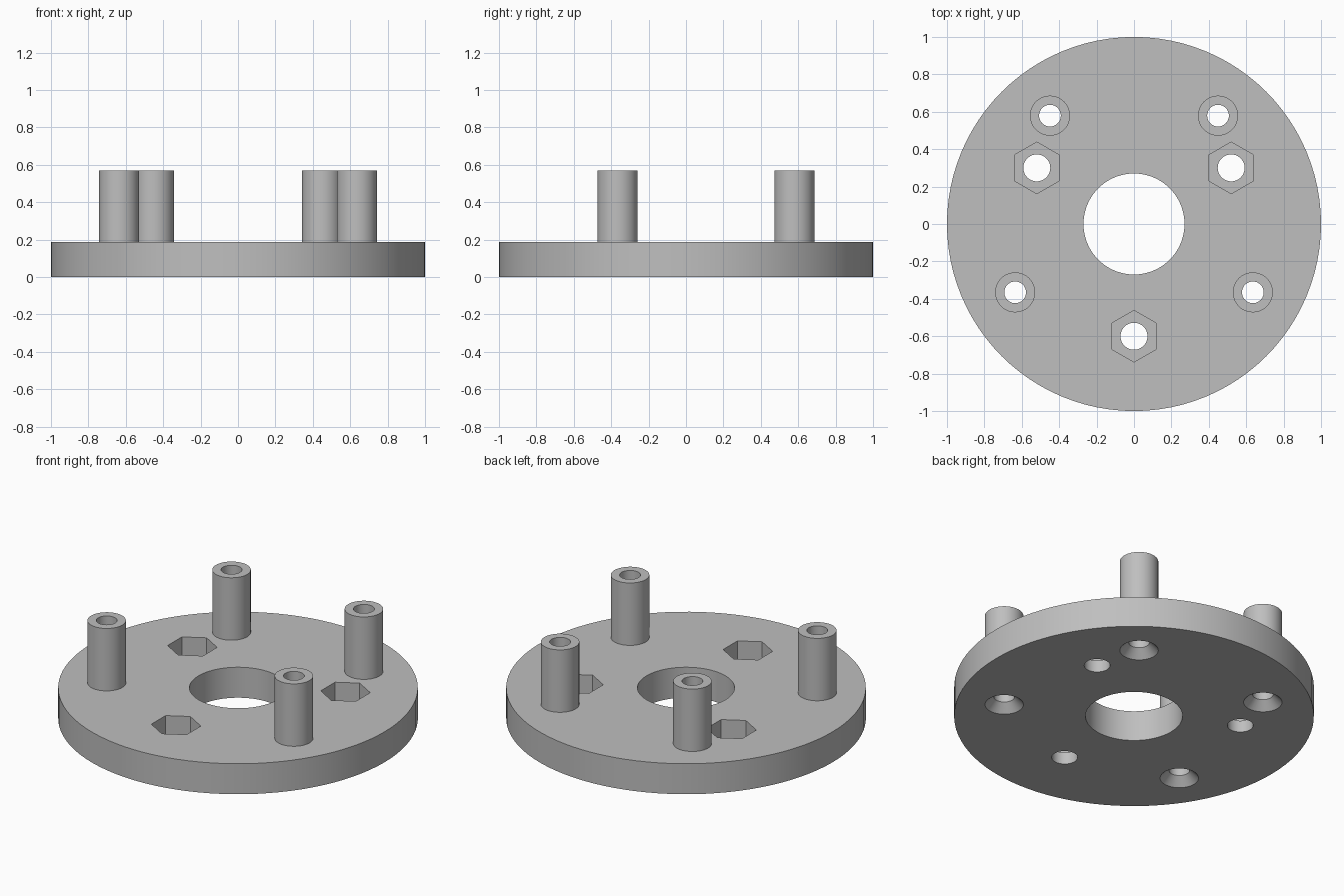
import bpy
from math import radians, sin, cos
from mathutils import Vector

cube = bpy.data.objects.get("Cube")
if cube:
    bpy.data.objects.remove(cube, do_unlink=True)

PLATE_R, PLATE_H, POST_TOP = 1.0, 0.187, 0.57
POST_R, SCREW_R, BOLT_R = 0.107, 0.058, 0.072
BORE_R, NUT_R, NUT_DEPTH = 0.27, 0.138, 0.115
SINK_DEPTH = 0.05

grey = bpy.data.materials.new("light grey plastic")
grey.use_nodes = True
colour = (0.52, 0.52, 0.52, 1)
grey.diffuse_color = colour
grey.node_tree.nodes["Principled BSDF"].inputs["Base Color"].default_value = colour


def prism(name, xy, r_bottom, z0, z1, sides, r_top=None, turn=0):
    """Upright cylinder, cone or hexagon between two heights."""
    bpy.ops.mesh.primitive_cone_add(
        vertices=sides, radius1=r_bottom,
        radius2=r_bottom if r_top is None else r_top, depth=z1 - z0,
        location=(xy[0], xy[1], (z0 + z1) / 2), rotation=(0, 0, turn))
    ob = bpy.context.object
    ob.name = name
    ob.data.materials.append(grey)
    return ob


def combine(target, tool, operation):
    """Apply a boolean and discard the tool."""
    mod = target.modifiers.new(operation.title(), 'BOOLEAN')
    mod.operation, mod.object, mod.solver = operation, tool, 'EXACT'
    bpy.context.view_layer.objects.active = target
    bpy.ops.object.modifier_apply(modifier=mod.name)
    bpy.data.objects.remove(tool, do_unlink=True)


def polar(radius, degrees):
    return Vector((radius * cos(radians(degrees)), radius * sin(radians(degrees))))


# Round plate with a central bore
plate = prism("mounting_plate", (0, 0), PLATE_R, 0, PLATE_H, 96)
combine(plate, prism("bore_cutter", (0, 0), BORE_R, -0.1, 0.4, 72), 'DIFFERENCE')

# Four hollow standoff posts, countersunk from below
posts = [polar(0.733, a) for a in (52.2, 127.8, 209.9, 330.1)]
for p in posts:
    combine(plate, prism("standoff_post", p, POST_R, PLATE_H - 0.05, POST_TOP, 48), 'UNION')
for p in posts:
    combine(plate, prism("screw_cutter", p, SCREW_R, -0.1, 0.7, 48), 'DIFFERENCE')
    # The cone starts below the plate so its rim meets the underside cleanly
    slope = (POST_R - SCREW_R) / SINK_DEPTH
    combine(plate, prism("countersink_cutter", p, POST_R + 0.02 * slope, -0.02,
                         SINK_DEPTH, 48, r_top=SCREW_R), 'DIFFERENCE')

# Three bolt holes with hexagonal nut pockets
for angle in (30, 150, 270):
    p = polar(0.6, angle)
    combine(plate, prism("nut_cutter", p, NUT_R, PLATE_H - NUT_DEPTH, 0.4, 6), 'DIFFERENCE')
    combine(plate, prism("bolt_cutter", p, BOLT_R, -0.1, 0.4, 48), 'DIFFERENCE')

plate.data.materials.clear()
plate.data.materials.append(grey)
plate.data.polygons.foreach_set("material_index", [0] * len(plate.data.polygons))
# Bring the mesh origin to the middle of the underside
bpy.context.view_layer.objects.active = plate
plate.select_set(True)
bpy.ops.object.transform_apply(location=True, rotation=True, scale=True)
bpy.ops.object.shade_smooth_by_angle(angle=radians(20))
